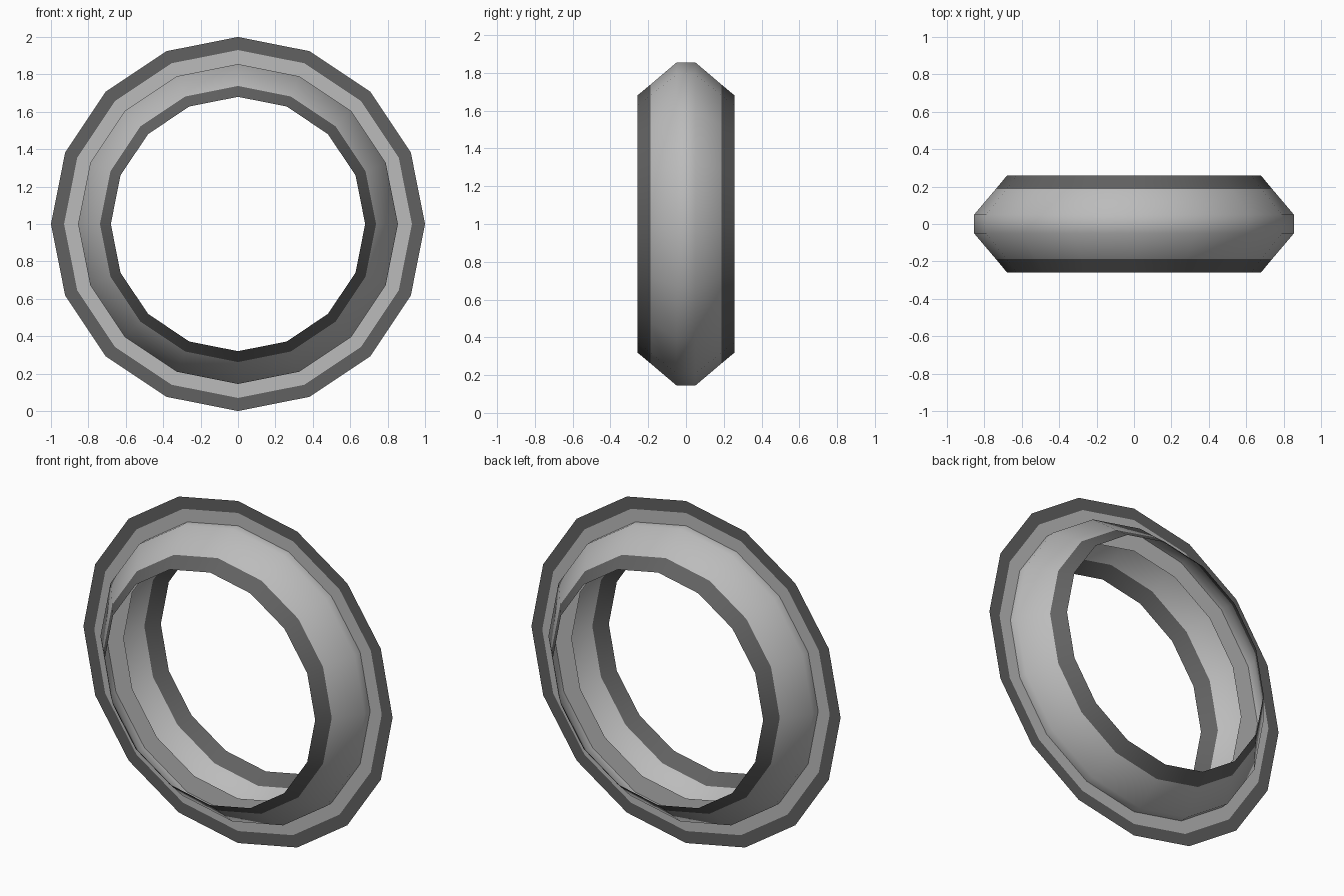
import bpy, bmesh, math

cube = bpy.data.objects.get("Cube")
if cube:
    bpy.data.objects.remove(cube, do_unlink=True)

SIDES = 16


def material(name, value):
    m = bpy.data.materials.new(name)
    m.use_nodes = True
    color = (value, value, value, 1)
    m.diffuse_color = color
    bsdf = m.node_tree.nodes["Principled BSDF"]
    bsdf.inputs["Base Color"].default_value = color
    return m


light = material("light grey", 0.5)
dark = material("dark grey", 0.12)


def ring(name, profile, is_dark, smooth):
    """Sweep an open (radius, depth) profile around the depth axis."""
    bm = bmesh.new()
    loops = []
    for r, y in profile:
        angles = [math.tau * i / SIDES for i in range(SIDES)]
        loops.append([bm.verts.new((r * math.cos(a), y, 1 + r * math.sin(a))) for a in angles])
    for k in range(len(profile) - 1):
        a, b = loops[k], loops[k + 1]
        for i in range(SIDES):
            j = (i + 1) % SIDES
            face = bm.faces.new((a[i], b[i], b[j], a[j]))
            face.material_index = int(is_dark(k))
            face.smooth = smooth
    mesh = bpy.data.meshes.new(name)
    bm.to_mesh(mesh)
    bm.free()
    mesh.materials.append(light)
    mesh.materials.append(dark)
    obj = bpy.data.objects.new(name, mesh)
    bpy.context.collection.objects.link(obj)
    return obj


# Open sloped band, mirrored front to back, with dark rims
half = [(0.68, 0.258), (0.738, 0.188), (0.855, 0.05)]
band = half + [(r, -y) for r, y in reversed(half)]
ring("sloped_band", band, lambda k: k in (0, len(band) - 2), True)

# Thin flat disc ring standing in the middle, with a dark outer border
ring("flat_ring", [(0.74, 0), (0.93, 0), (1.0, 0)], lambda k: k == 1, False)
